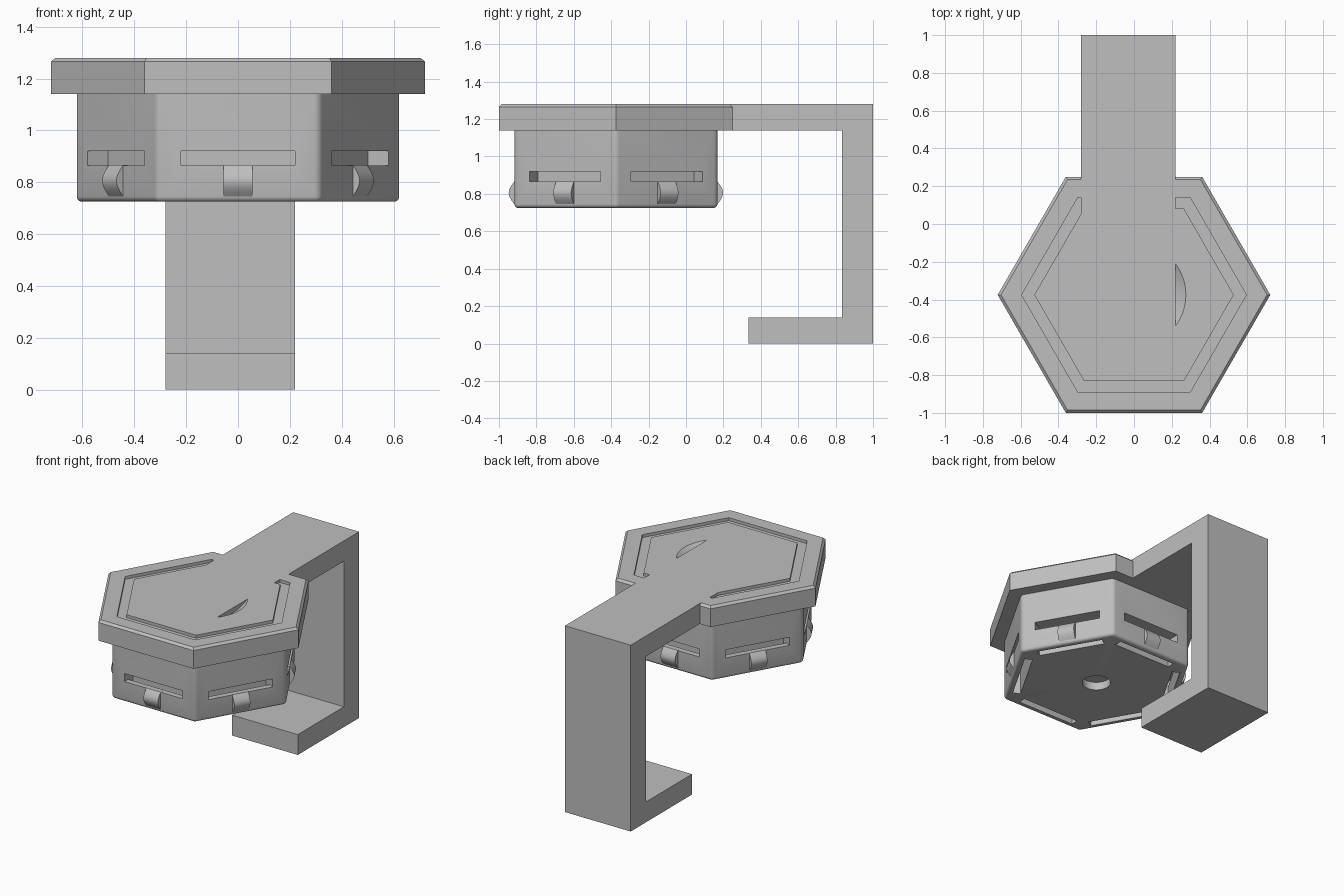
import bpy, bmesh
from math import radians, pi, cos, sin
from mathutils import Matrix, Vector

cube = bpy.data.objects.get("Cube")
if cube:
    bpy.data.objects.remove(cube, do_unlink=True)

grey = bpy.data.materials.new("plain grey")
grey.use_nodes = True
grey.diffuse_color = (0.52, 0.52, 0.52, 1)
grey.node_tree.nodes["Principled BSDF"].inputs["Base Color"].default_value = grey.diffuse_color

CY = -0.375                      # centre of the hexagon in y
CENTRE = Matrix.Translation((0, CY, 0))


def finish(name, bm):
    bmesh.ops.recalc_face_normals(bm, faces=bm.faces[:])
    mesh = bpy.data.meshes.new(name)
    bm.to_mesh(mesh)
    bm.free()
    mesh.materials.append(grey)
    ob = bpy.data.objects.new(name, mesh)
    bpy.context.collection.objects.link(ob)
    return ob


def prism(name, points, low, high, matrix=None):
    """Extrude an outline along z, then place it."""
    bm = bmesh.new()
    face = bm.faces.new([bm.verts.new((x, y, low)) for x, y in points])
    new = bmesh.ops.extrude_face_region(bm, geom=[face])["geom"]
    verts = [v for v in new if isinstance(v, bmesh.types.BMVert)]
    bmesh.ops.translate(bm, verts=verts, vec=(0, 0, high - low))
    if matrix:
        bm.transform(matrix)
    return finish(name, bm)


def hexagon(name, apothem, low, high):
    r = apothem / cos(pi / 6)
    pts = [(r * cos(i * pi / 3), CY + r * sin(i * pi / 3)) for i in range(6)]
    return prism(name, pts, low, high)


def box(name, x0, x1, y0, y1, z0, z1, matrix=None):
    return prism(name, [(x0, y0), (x1, y0), (x1, y1), (x0, y1)], z0, z1, matrix)


def activate(ob):
    bpy.ops.object.select_all(action='DESELECT')
    ob.select_set(True)
    bpy.context.view_layer.objects.active = ob


def boolean(ob, other, operation='DIFFERENCE'):
    activate(ob)
    mod = ob.modifiers.new("boolean", 'BOOLEAN')
    mod.operation = operation
    mod.solver = 'EXACT'
    mod.object = other
    bpy.ops.object.modifier_apply(modifier=mod.name)
    bpy.data.objects.remove(other, do_unlink=True)


def bevel(ob, rule, width, segments):
    bm = bmesh.new()
    bm.from_mesh(ob.data)
    edges = [e for e in bm.edges if rule(*(v.co.z for v in e.verts))]
    bmesh.ops.bevel(bm, geom=edges, offset=width, segments=segments,
                    profile=0.5, affect='EDGES')
    bm.to_mesh(ob.data)
    bm.free()


# Lid: chamfered hexagon with an inlaid groove and a round dish
TOP, UNDER = 1.28, 1.14
lid = hexagon("lid_and_bracket", 0.625, UNDER, TOP)
bevel(lid, lambda a, b: min(a, b) > TOP - 0.01, 0.015, 1)
groove = hexagon("groove_cutter", 0.515, TOP - 0.02, TOP + 0.05)
boolean(groove, hexagon("groove_core", 0.457, TOP - 0.1, TOP + 0.1))
boolean(lid, groove)

dish_r, dish_depth = 0.275, 0.09
ball_r = (dish_r ** 2 + dish_depth ** 2) / (2 * dish_depth)
bm = bmesh.new()
bmesh.ops.create_uvsphere(bm, u_segments=64, v_segments=48, radius=ball_r)
bm.transform(Matrix.Translation((0, CY, TOP - dish_depth + ball_r)))
boolean(lid, finish("dish_cutter", bm))

# Bracket: C-shaped clamp arm merged with the lid
side = [(-0.7, UNDER), (0.835, UNDER), (0.835, 0.14), (0.335, 0.14),
        (0.335, 0), (1, 0), (1, TOP), (-0.7, TOP)]
yz_to_world = Matrix(((0, 0, 1, 0), (1, 0, 0, 0), (0, 1, 0, 0), (0, 0, 0, 1)))
boolean(lid, prism("bracket", side, -0.28, 0.22, yz_to_world), 'UNION')

# Body: rounded hexagon under the lid
APO, BASE = 0.543, 0.725
body = hexagon("body", APO, BASE, UNDER + 0.01)
bevel(body, lambda a, b: min(a, b) < BASE + 0.01, 0.02, 5)

# Centre hole in the underside
hole = [(0.09 * cos(i * pi / 24), CY + 0.09 * sin(i * pi / 24)) for i in range(48)]
boolean(body, prism("hole_cutter", hole, BASE - 0.1, BASE + 0.055))

# Each side: slot, channel open at the base, and a curved catch
CLIP_LOW, CLIP_HIGH, BULGE = 0.745, 0.866, 0.03
for i in range(6):
    turn = CENTRE @ Matrix.Rotation(i * pi / 3, 4, 'Z')
    boolean(body, box("slot_cutter", -0.22, 0.22, -APO - 0.1, -APO + 0.09,
                      0.865, 0.92, turn))
    boolean(body, box("channel_cutter", -0.22, 0.22, -APO + 0.04, -APO + 0.09,
                      BASE - 0.1, 0.9, turn))
    arc = [(-APO + 0.02, CLIP_HIGH), (-APO + 0.02, CLIP_LOW)]
    arc += [(-APO - BULGE * sin(pi * t / 12),
             CLIP_LOW + (CLIP_HIGH - CLIP_LOW) * t / 12) for t in range(13)]
    catch = prism("catch_%d" % (i + 1), arc, -0.055, 0.055, turn @ yz_to_world)
    activate(catch)
    bpy.ops.object.shade_smooth_by_angle(angle=radians(30))

for ob in (lid, body):
    activate(ob)
    bpy.ops.object.shade_smooth_by_angle(angle=radians(30))
